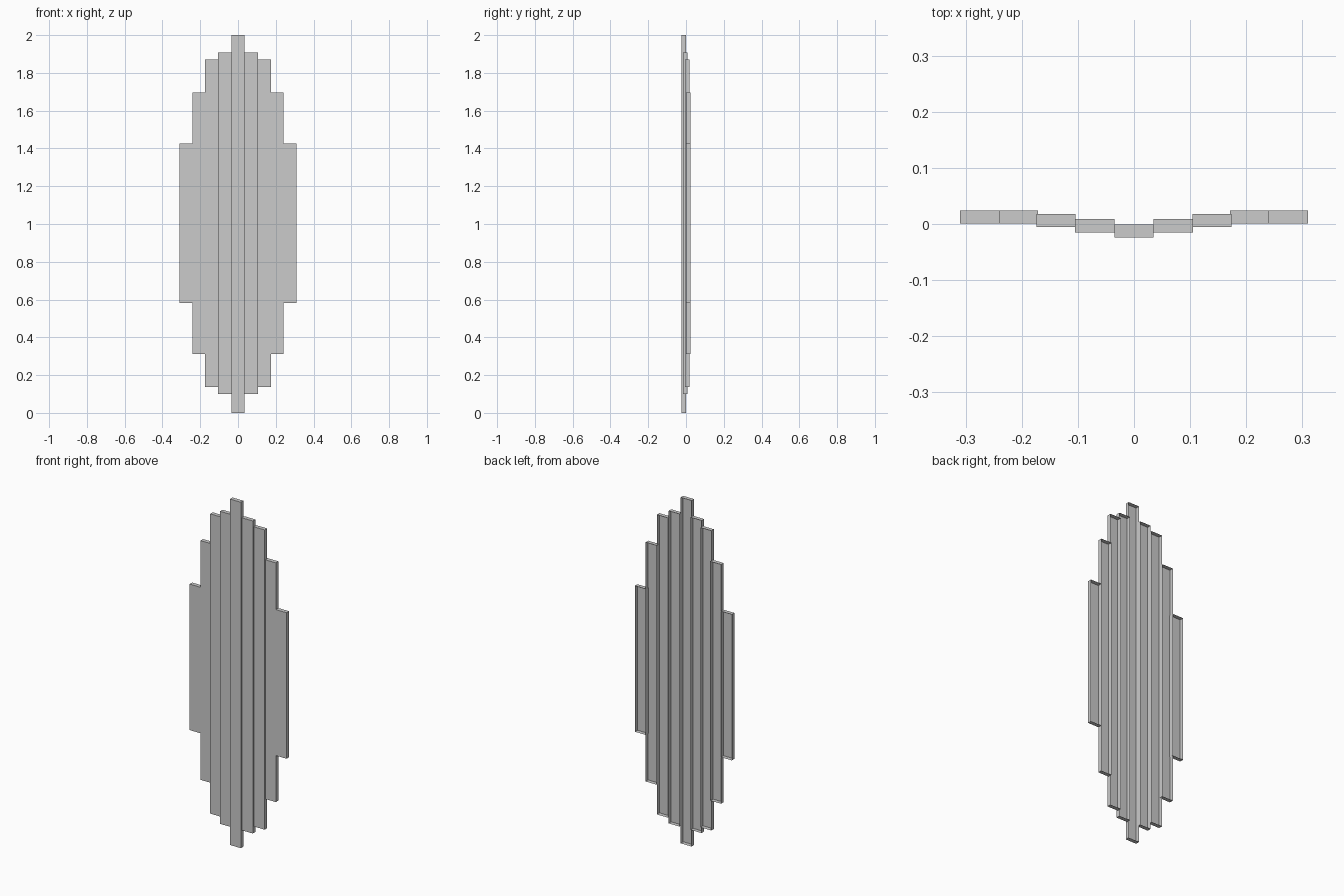
import bpy
import bmesh

if "Cube" in bpy.data.objects:
    bpy.data.objects.remove(bpy.data.objects["Cube"])

WIDTH, DEPTH = 0.07, 0.0235


def slat(name, x, y_front, z0, z1):
    """Thin plank shell: front, sides and ends, open at the back."""
    bm = bmesh.new()
    bmesh.ops.create_cube(bm, size=1)
    for v in bm.verts:
        v.co.x *= WIDTH
        v.co.y = (v.co.y + 0.5) * DEPTH
        v.co.z *= z1 - z0
    back = [f for f in bm.faces if f.normal.y > 0.9]
    bmesh.ops.delete(bm, geom=back, context='FACES_ONLY')
    mesh = bpy.data.meshes.new(name)
    bm.to_mesh(mesh)
    bm.free()
    obj = bpy.data.objects.new(name, mesh)
    obj.location = (x, y_front, (z0 + z1) / 2)
    bpy.context.collection.objects.link(obj)


# Centre slat, full height and furthest forward
slat("centre_slat", 0, -0.0242, 0.0, 2.0)

# Paired side slats: name, x centre, front y, bottom, top
pairs = [
    ("inner_slat", 0.070, -0.0150, 0.100, 1.907),
    ("middle_slat", 0.139, -0.0055, 0.137, 1.870),
    ("outer_slat", 0.206, 0.0010, 0.312, 1.695),
    ("edge_slat", 0.275, 0.0010, 0.581, 1.425),
]
for name, x, y, z0, z1 in pairs:
    for side, s in (("left", -1), ("right", 1)):
        slat(f"{name}_{side}", s * x, y, z0, z1)
